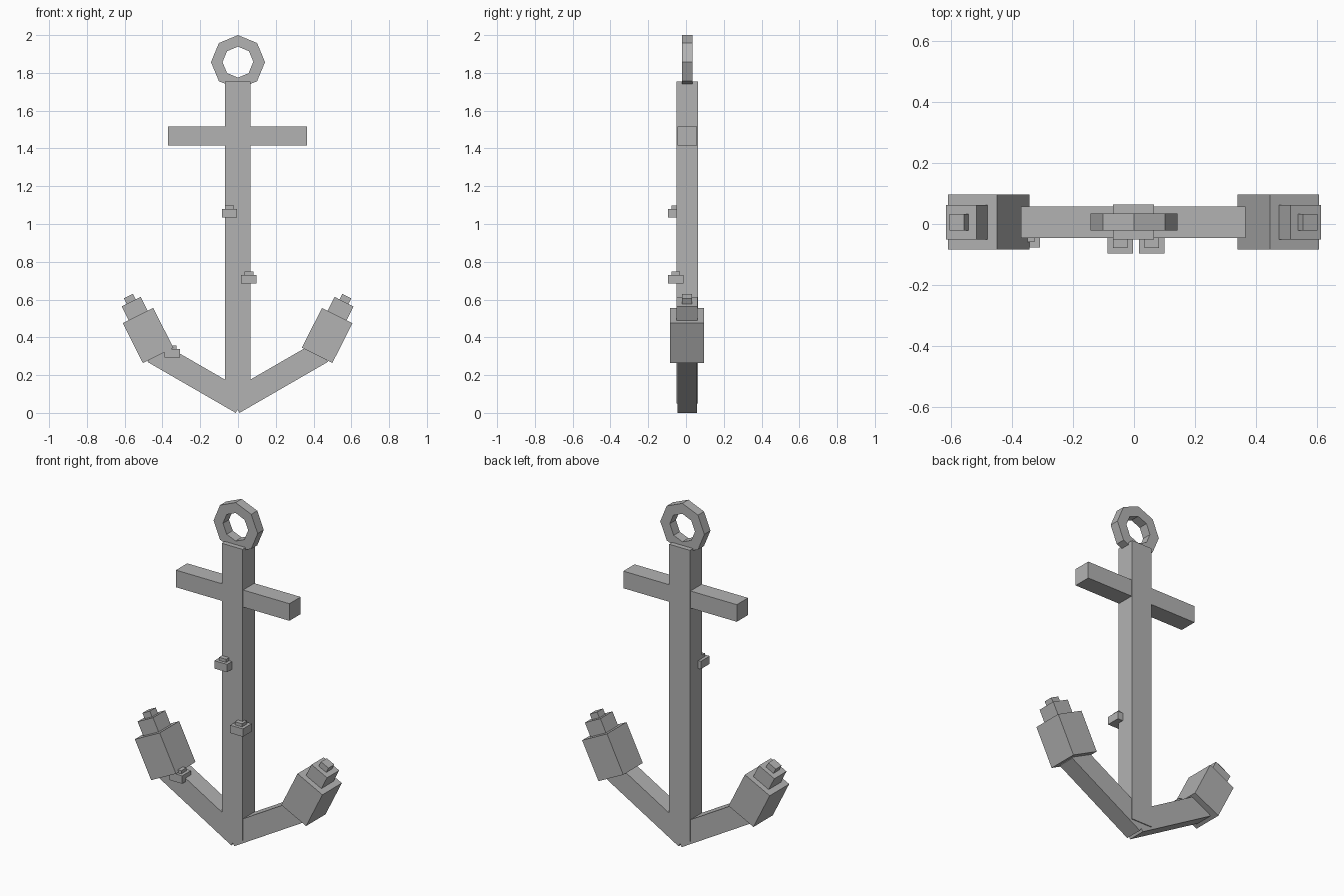
import bpy, bmesh, math
from mathutils import Matrix, Vector

if "Cube" in bpy.data.objects:
    bpy.data.objects.remove(bpy.data.objects["Cube"])

iron = bpy.data.materials.new("iron_grey")
iron.diffuse_color = (0.45, 0.45, 0.45, 1)
iron.use_nodes = True
iron.node_tree.nodes["Principled BSDF"].inputs["Base Color"].default_value = iron.diffuse_color
YC = 0.006  # depth centre of the anchor


def finish(name, bm):
    bmesh.ops.recalc_face_normals(bm, faces=bm.faces)
    me = bpy.data.meshes.new(name)
    bm.to_mesh(me)
    bm.free()
    me.materials.append(iron)
    ob = bpy.data.objects.new(name, me)
    bpy.context.collection.objects.link(ob)
    return ob


def box(name, centre, size, tilt=0.0):
    """Box turned in the front plane; tilt is measured from x towards z."""
    bm = bmesh.new()
    m = (Matrix.Translation(centre) @ Matrix.Rotation(-tilt, 4, 'Y')
         @ Matrix.Diagonal((*size, 1)))
    bmesh.ops.create_cube(bm, size=1, matrix=m)
    return finish(name, bm)


# Shaft and crossbar
box("shaft", (-0.002, YC, 0.902), (0.135, 0.114, 1.705))
box("crossbar", (-0.002, YC, 1.465), (0.735, 0.104, 0.10))

# Eight-sided ring on top of the shaft
RO, RI, RZ, RD = 0.143, 0.082, 1.857, 0.028
bm = bmesh.new()
loops = []
for i in range(8):
    a = i * math.pi / 4
    loops.append([bm.verts.new((r * math.cos(a), YC + y, RZ + r * math.sin(a)))
                  for r, y in ((RO, -RD), (RO, RD), (RI, RD), (RI, -RD))])
for i in range(8):
    p, q = loops[i], loops[(i + 1) % 8]
    for k in range(4):
        bm.faces.new((p[k], p[(k + 1) % 4], q[(k + 1) % 4], q[k]))
finish("ring", bm)

# Square-ended closing link of the ring
t = math.radians(-22.5)
mid = RO * math.cos(math.pi / 8) - 0.029
box("ring_end_link", (mid * math.cos(t), YC, RZ + mid * math.sin(t)),
    (0.058, 2 * RD, 2 * RO * math.sin(math.pi / 8)), t)

# Arms and stepped flukes, mirrored left and right
ARM, ARM_T = 0.54, 0.124
tilt = math.radians(30)
along = Vector((math.cos(tilt), 0, math.sin(tilt)))
across = Vector((-math.sin(tilt), 0, math.cos(tilt)))
arm_c = Vector((0.01, YC, 0)) + along * ARM / 2 + across * ARM_T / 2
lean = math.radians(63.4)
axis = Vector((math.cos(lean), 0, math.sin(lean)))
base = Vector((0.474, YC, 0.41))
for side, s in (("right", 1), ("left", -1)):
    def flip(v):
        return Vector((s * v.x - 0.002, v.y, v.z))
    box(side + "_arm", flip(arm_c), (ARM, 0.104, ARM_T), s * tilt)
    for part, lo, hi, w in (("fluke", -0.118, 0.118, 0.18),
                            ("fluke_step", 0.10, 0.20, 0.112),
                            ("fluke_tip", 0.18, 0.233, 0.054)):
        box(f"{side}_{part}", flip(base + axis * (lo + hi) / 2),
            (hi - lo, w, w), s * lean)

# Barnacles: a block with a smaller cap
for i, (x, y, z) in enumerate(((-0.045, -0.055, 1.057), (0.058, -0.055, 0.707),
                               (-0.349, -0.036, 0.316))):
    box(f"barnacle_{i + 1}", (x, y, z), (0.082, 0.082, 0.046))
    box(f"barnacle_cap_{i + 1}", (x, y, z + 0.028), (0.046, 0.046, 0.026))
